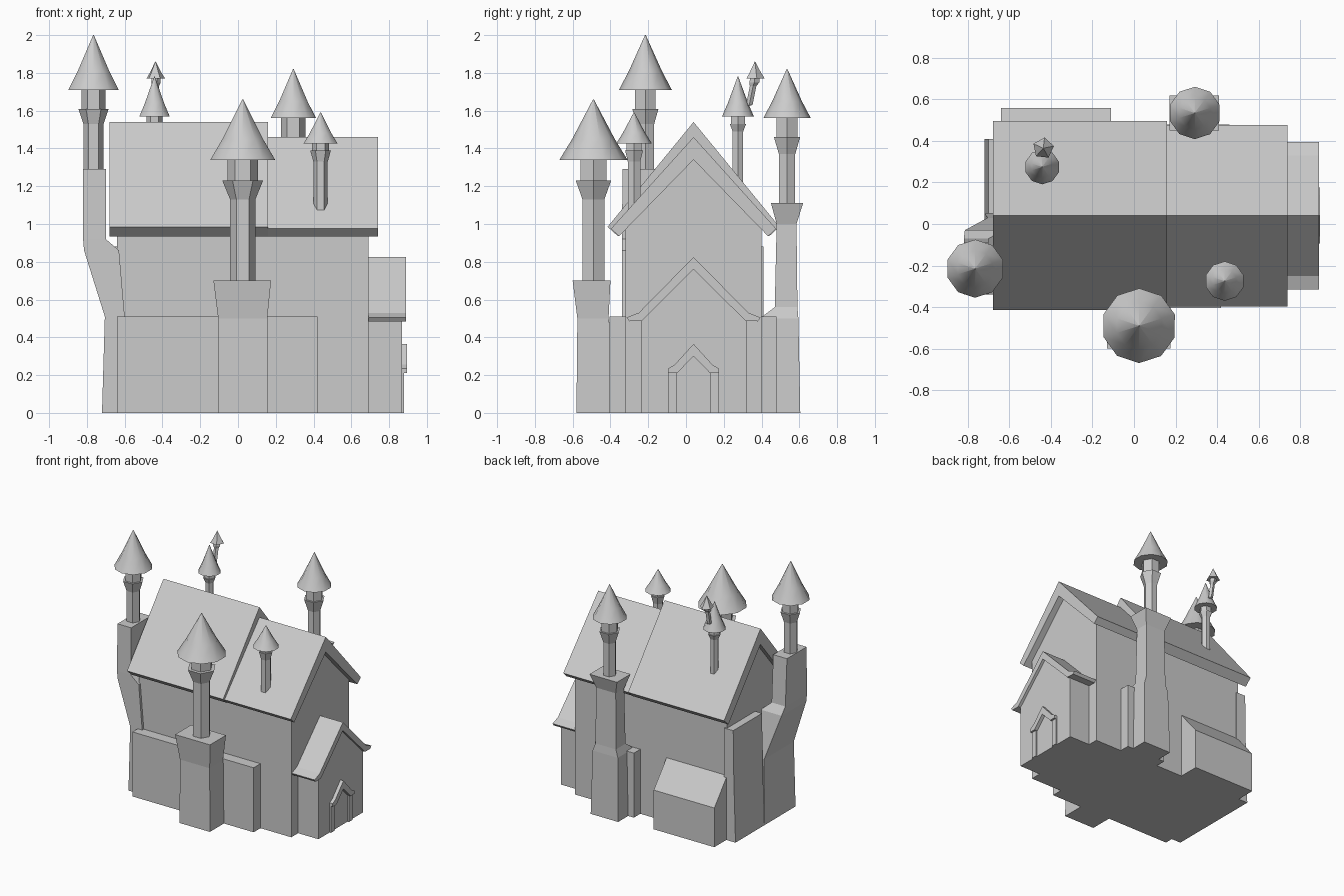
import bpy, bmesh, math
from mathutils import Vector

if "Cube" in bpy.data.objects:
    bpy.data.objects.remove(bpy.data.objects["Cube"])


def loft(name, rings, smooth=False):
    """Closed skin through rings of equal point count, capped at both ends."""
    bm = bmesh.new()
    vs = [[bm.verts.new(p) for p in ring] for ring in rings]
    n = len(rings[0])
    for a, b in zip(vs, vs[1:]):
        for i in range(n):
            j = (i + 1) % n
            bm.faces.new((a[i], a[j], b[j], b[i]))
    bm.faces.new(vs[0][::-1])
    bm.faces.new(vs[-1])
    bmesh.ops.remove_doubles(bm, verts=bm.verts, dist=1e-5)
    bmesh.ops.recalc_face_normals(bm, faces=bm.faces)
    me = bpy.data.meshes.new(name)
    bm.to_mesh(me)
    bm.free()
    ob = bpy.data.objects.new(name, me)
    bpy.context.collection.objects.link(ob)
    if smooth:
        bpy.ops.object.select_all(action='DESELECT')
        ob.select_set(True)
        bpy.context.view_layer.objects.active = ob
        bpy.ops.object.shade_smooth_by_angle(angle=math.radians(45))
    return ob


def prism(name, pts, x0, x1):
    """Extrude a y-z outline along x."""
    return loft(name, [[(x, y, z) for y, z in pts] for x in (x0, x1)])


def gable(name, outer, inner, x0, x1, mid=0.04):
    """Pitched shell from half outlines (offset from ridge, z), ridge first."""
    half = [(-d, z) for d, z in outer[:0:-1]]
    pts = half + outer + inner[::-1] + [(-d, z) for d, z in inner[1:]]
    return prism(name, [(mid + d, z) for d, z in pts], x0, x1)


def stack(name, secs):
    """Tapered block through rectangles (z, x0, x1, y0, y1)."""
    return loft(name, [[(a, c, z), (b, c, z), (b, d, z), (a, d, z)]
                       for z, a, b, c, d in secs])


def ring(c, r, n, turn=0.0):
    return [(c[0] + r * math.cos(turn + math.tau * i / n),
             c[1] + r * math.sin(turn + math.tau * i / n), c[2]) for i in range(n)]


def turret(name, x, y, base, flare, neck, eave, tip, rp, rf, rn, rc):
    """Hexagonal pipe with flared collar, neck and pointed cap."""
    prof = [(base, rp), (flare, rp), (neck, rf), (neck, rn), (eave + 0.03, rn)]
    loft(name + "_pipe", [ring((x, y, z), r, 6) for z, r in prof])
    h = tip - eave
    cap = [(eave, rc), (eave + h * .34, rc * .63), (tip, 0.002)]
    loft(name + "_cap", [ring((x, y, z), r, 10, 0.31) for z, r in cap], True)


# house walls
for nm, x0, x1, top in (("west_house", -.64, .15, 1.43), ("east_house", .14, .69, 1.36)):
    prism(nm, [(-.32, 0), (.40, 0), (.40, 1.0), (.04, top), (-.32, 1.0)], x0, x1)

# main roofs
gable("west_roof", [(0, 1.54), (.455, .985)], [(0, 1.415), (.40, .935)], -.68, .16)
gable("east_roof", [(0, 1.46), (.437, .975)], [(0, 1.34), (.395, .935)], .16, .74)

# low blocks along the walls
stack("front_block", [(z, -.64, .42, -.405, -.30) for z in (0, .51)])
stack("back_block", [(z, .12, .46, .38, .48) for z in (0, .51)])
stack("side_block", [(0, -.72, -.62, .05, .41), (.51, -.705, -.62, .05, .41),
                     (.88, -.70, -.62, .05, .41)])

# back shed with sloping top
prism("back_shed", [(.38, 0), (.56, 0), (.56, .31), (.40, .505), (.38, .505)], -.64, -.11)

# porch wing
prism("porch_wall", [(-.235, 0), (.32, 0), (.32, .51), (.04, .79), (-.235, .51)], .66, .868)
gable("porch_roof", [(0, .825), (.29, .53), (.355, .505), (.34, .485)],
      [(0, .76), (.275, .487)], .68, .89)

# door surround
for nm, y in (("door_post_left", -.095), ("door_post_right", .13)):
    stack(nm, [(z, .85, .88, y, y + .045) for z in (0, .215)])
gable("door_hood", [(0, .365), (.10, .255), (.135, .235), (.135, .21)],
      [(0, .30), (.088, .21)], .85, .895)

# chimney bases
stack("front_tower", [(0, -.105, .16, -.58, -.32), (.50, -.105, .155, -.575, -.41),
                      (.70, -.13, .175, -.60, -.40)])
stack("back_tower", [(0, .17, .41, .38, .605), (.5, .18, .40, .39, .595),
                     (.56, .20, .38, .47, .59), (1.0, .205, .375, .48, .585),
                     (1.11, .17, .41, .45, .62)])
stack("left_chimney", [(0, -.72, -.60, -.34, .05), (.51, -.705, -.60, -.34, .03),
                       (.86, -.815, -.63, -.34, -.03), (.92, -.82, -.70, -.34, -.07),
                       (1.29, -.82, -.70, -.335, -.09)])

# turrets
turret("left_turret", -.765, -.215, 1.28, 1.53, 1.61, 1.71, 2.0, .054, .08, .063, .14)
turret("front_turret", .025, -.49, .69, 1.13, 1.23, 1.34, 1.66, .067, .108, .08, .18)
turret("back_turret", .293, .535, 1.10, 1.37, 1.46, 1.56, 1.82, .05, .08, .065, .126)
turret("east_turret", .437, -.275, 1.06, 1.33, 1.39, 1.425, 1.59, .038, .055, .045, .095)
turret("west_turret", -.442, .275, 1.22, 1.49, 1.53, 1.57, 1.78, .032, .05, .042, .084)

# crooked little pipe branching off the west turret
bend = [(.28, 1.615, .016), (.335, 1.63, .018), (.355, 1.73, .018),
        (.362, 1.75, .028), (.365, 1.78, .024)]
loft("crooked_pipe", [ring((-.437, y, z), r, 5) for y, z, r in bend])
loft("crooked_cap", [ring((-.437, .365, z), r, 5, 0.2)
                     for z, r in ((1.77, .052), (1.80, .033), (1.86, .001))], True)
